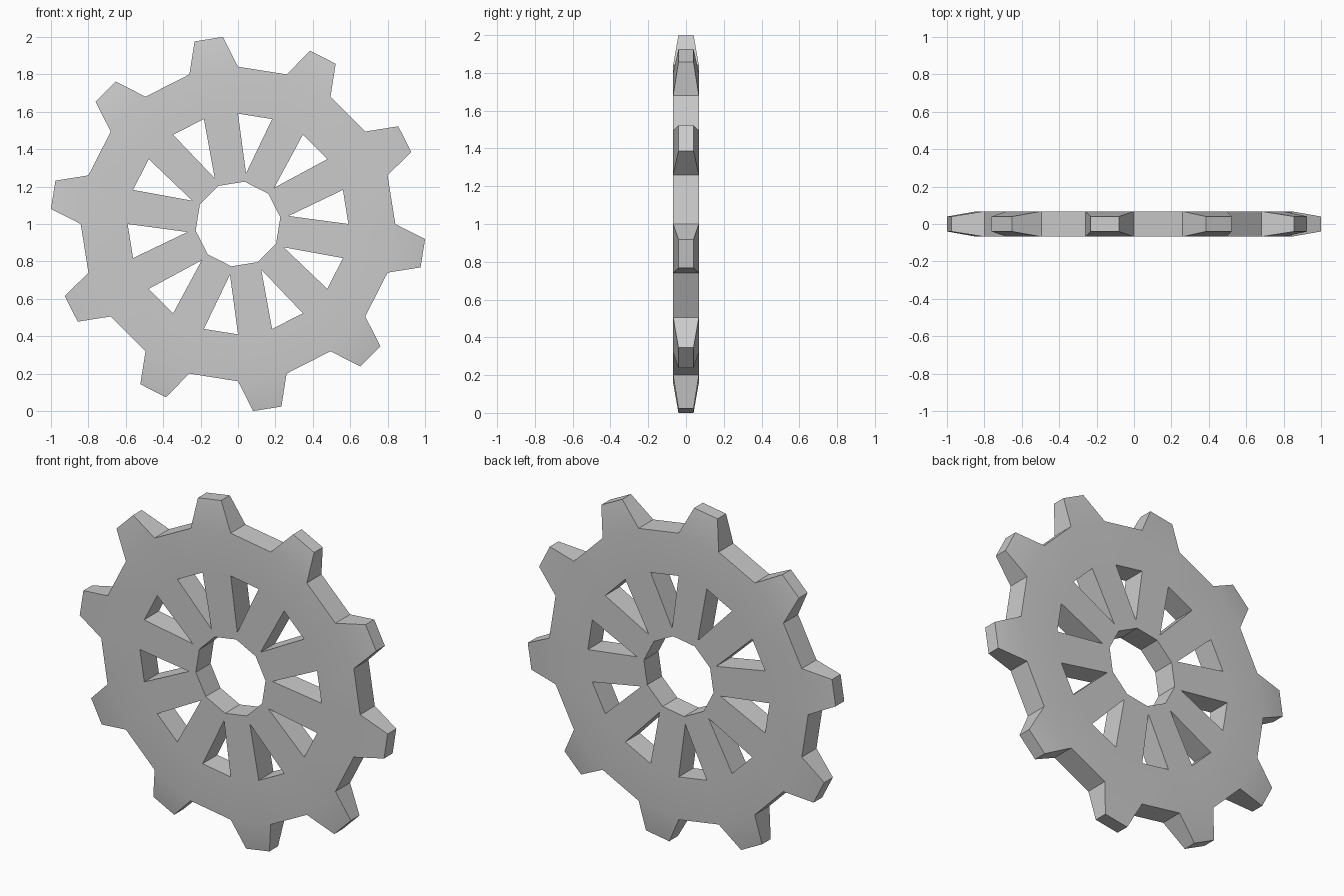
import bpy, bmesh
from math import sin, cos, radians

if "Cube" in bpy.data.objects:
    bpy.data.objects.remove(bpy.data.objects["Cube"])

N, STEP = 10, 36.0
HALF, TIP_HALF = 0.068, 0.04
# profile points of one sector: name -> (radius, angle, half thickness)
SECTOR = {
    "hub": (0.229, 9, HALF),
    "win_tip": (0.274, 9, HALF),
    "win_a": (0.59, 0, HALF), "win_b": (0.59, 18, HALF),
    "root_a": (0.841, 0, HALF), "root_b": (0.841, 18, HALF),
    "tip_a": (1.0034, 22.63, TIP_HALF), "tip_b": (1.0034, 31.37, TIP_HALF),
}
# a "+" suffix means the same point in the next sector
FACES = [
    "hub win_tip win_tip+ hub+",            # hub ring
    "win_tip win_b win_a+ win_tip+",        # spoke
    "win_a root_a root_b win_b",            # rim outside window
    "win_b root_b root_a+ win_a+",          # rim below tooth
    "root_b tip_a tip_b root_a+",           # tooth
]
WALLS = [
    "hub hub+",                                        # centre hole
    "win_tip win_b", "win_b win_a", "win_a win_tip",   # window
    "root_a root_b", "root_b tip_a", "tip_a tip_b", "tip_b root_a+",
]

bm = bmesh.new()
verts = {}
for k in range(N):
    for name, (r, ang, h) in SECTOR.items():
        a = radians(ang + STEP * k)
        for side in (-1, 1):
            verts[name, k, side] = bm.verts.new((r * cos(a), side * h, 1 + r * sin(a)))


def get(token, k, side):
    if token.endswith("+"):
        token, k = token[:-1], (k + 1) % N
    return verts[token, k, side]


for k in range(N):
    for face in FACES:
        for side in (-1, 1):
            bm.faces.new([get(t, k, side) for t in face.split()])
    for wall in WALLS:
        p, q = wall.split()
        bm.faces.new([get(p, k, -1), get(q, k, -1), get(q, k, 1), get(p, k, 1)])

bmesh.ops.recalc_face_normals(bm, faces=bm.faces)
mesh = bpy.data.meshes.new("gear_wheel")
bm.to_mesh(mesh)
bm.free()

# gear wheel
gear = bpy.data.objects.new("gear_wheel", mesh)
bpy.context.collection.objects.link(gear)
bpy.context.view_layer.objects.active = gear
gear.select_set(True)
bpy.ops.object.shade_smooth_by_angle(angle=radians(30))
